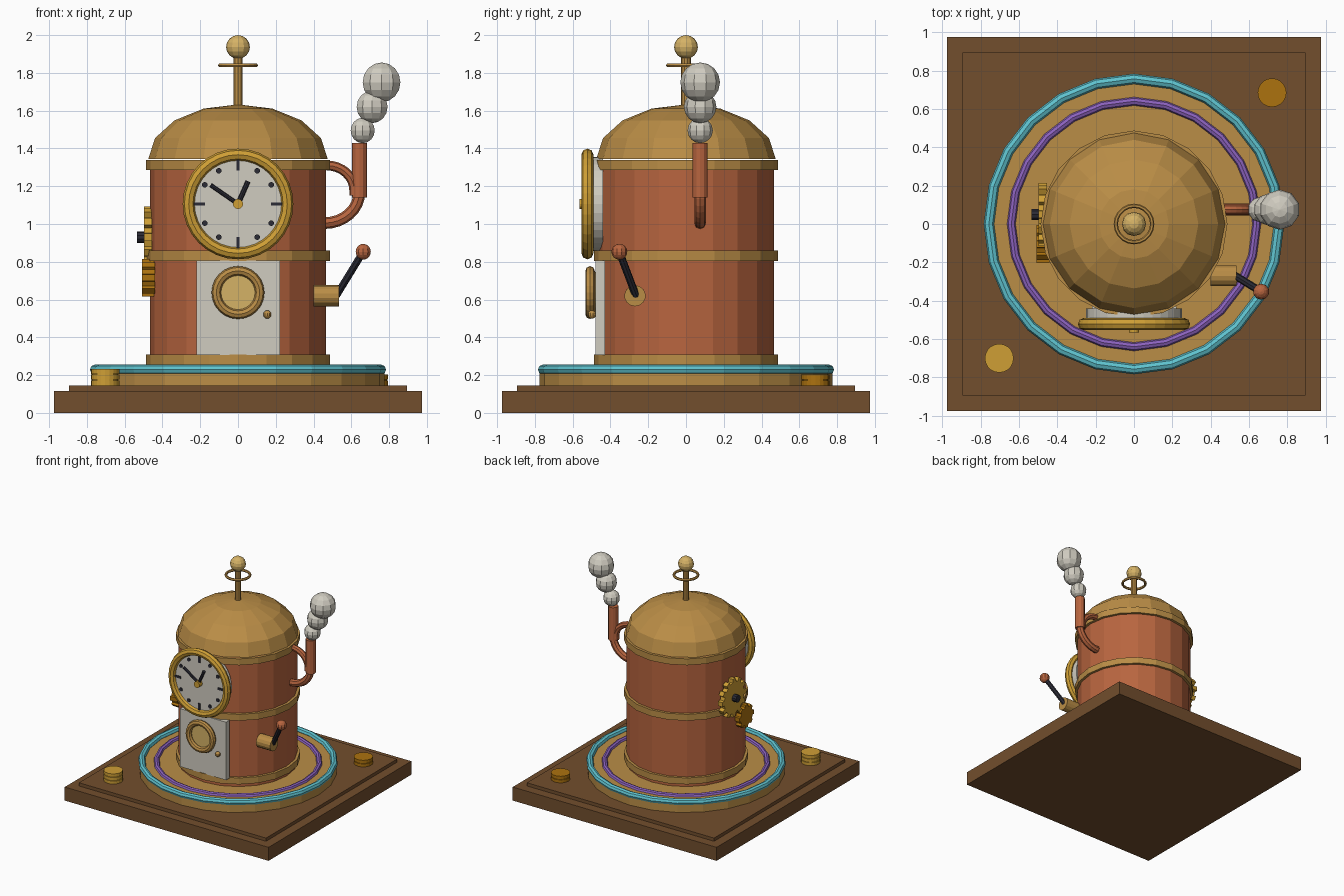
import bpy, bmesh, math
from math import sin, cos, pi, radians
from mathutils import Vector

if "Cube" in bpy.data.objects:
    bpy.data.objects.remove(bpy.data.objects["Cube"], do_unlink=True)


def material(name, hexcode):
    rgb = [int(hexcode[i:i + 2], 16) / 255 for i in (0, 2, 4)]
    col = [((c + 0.055) / 1.055) ** 2.4 for c in rgb] + [1]
    m = bpy.data.materials.new(name)
    m.use_nodes = True
    m.diffuse_color = col
    m.node_tree.nodes["Principled BSDF"].inputs["Base Color"].default_value = col
    return m


wood = material("dark wood", "724E2D")
brass = material("brass", "BA8D46")
copper = material("copper", "B8653F")
gold = material("gold", "CF9F35")
amber = material("amber", "AC720F")
ivory = material("ivory", "D0CCC0")
cyan = material("cyan", "5FC3CF")
purple = material("purple", "8C62BE")
dark = material("dark iron", "2B2B35")
pale = material("pale brass", "D5B266")


def finish(name, mat):
    ob = bpy.context.object
    ob.name = ob.data.name = name
    ob.data.materials.clear()
    ob.data.materials.append(mat)
    return ob


def box(name, mat, lo, hi):
    lo, hi = Vector(lo), Vector(hi)
    bpy.ops.mesh.primitive_cube_add(size=1, location=(lo + hi) / 2)
    bpy.context.object.scale = hi - lo
    return finish(name, mat)


def rod(name, mat, a, b, r, n=12):
    a, b = Vector(a), Vector(b)
    rot = (b - a).to_track_quat('Z', 'Y').to_euler()
    bpy.ops.mesh.primitive_cylinder_add(vertices=n, radius=r, depth=(b - a).length,
                                        location=(a + b) / 2, rotation=rot)
    return finish(name, mat)


def ball(name, mat, at, r, n=10, rings=8):
    bpy.ops.mesh.primitive_uv_sphere_add(segments=n, ring_count=rings, radius=r, location=at)
    return finish(name, mat)


def ring(name, mat, at, major, minor, n=24, m=8, upright=False):
    bpy.ops.mesh.primitive_torus_add(location=at, major_radius=major, minor_radius=minor,
                                     major_segments=n, minor_segments=m,
                                     rotation=(pi / 2 if upright else 0, 0, 0))
    return finish(name, mat)


def elbow(name, mat, centre, rx, rz, start, end, r, tail):
    """Tube along an elliptical arc in the xz plane, ending at tail."""
    cx, cy, cz = centre
    pts = [(cx + rx * cos(radians(start + (end - start) * i / 8)), cy,
            cz + rz * sin(radians(start + (end - start) * i / 8))) for i in range(9)] + [tail]
    cu = bpy.data.curves.new(name, 'CURVE')
    cu.dimensions = '3D'
    cu.bevel_depth, cu.bevel_resolution, cu.use_fill_caps = r, 2, True
    sp = cu.splines.new('POLY')
    sp.points.add(len(pts) - 1)
    for p, co in zip(sp.points, pts):
        p.co = (*co, 1)
    ob = bpy.data.objects.new(name, cu)
    bpy.context.collection.objects.link(ob)
    bpy.ops.object.select_all(action='DESELECT')
    ob.select_set(True)
    bpy.context.view_layer.objects.active = ob
    bpy.ops.object.convert(target='MESH')
    for f in bpy.context.object.data.polygons:
        f.use_smooth = False
    return finish(name, mat)


def gear(name, mat, x, y, z, r, teeth, x2):
    """Toothed wheel facing sideways, extruded from x to x2."""
    bm = bmesh.new()
    vs = []
    for i in range(teeth):
        for off, k in ((-.3, .82), (-.22, 1), (.22, 1), (.3, .82)):
            a = 2 * pi * (i + off) / teeth
            vs.append(bm.verts.new((x, y + r * k * sin(a), z + r * k * cos(a))))
    face = bm.faces.new(vs)
    out = bmesh.ops.extrude_face_region(bm, geom=[face])
    moved = [v for v in out["geom"] if isinstance(v, bmesh.types.BMVert)]
    bmesh.ops.translate(bm, verts=moved, vec=(x2 - x, 0, 0))
    bmesh.ops.recalc_face_normals(bm, faces=bm.faces)
    me = bpy.data.meshes.new(name)
    bm.to_mesh(me)
    bm.free()
    me.materials.append(mat)
    bpy.context.collection.objects.link(bpy.data.objects.new(name, me))


# Wooden plinth with three planks on top
box("plinth", wood, (-.975, -.975, 0), (.975, .975, .117))
for i, (a, b) in enumerate(((-.895, -.585), (-.585, .585), (.585, .895))):
    box(f"plank_{i + 1}", wood, (a, -.895, .117), (b, .895, .145))

# Round platform and its two coloured rings
rod("platform", brass, (0, 0, .145), (0, 0, .225), .775, 24)
ring("outer_ring", cyan, (0, 0, .229), .757, .027)
ring("inner_ring", purple, (0, 0, .225), .64, .022)

# Copper drum with brass bands
rod("drum", copper, (0, 0, .22), (0, 0, 1.34), .465, 20)
for name, z in (("lower_band", .255), ("middle_band", .805), ("upper_band", 1.285)):
    rod(name, brass, (0, 0, z), (0, 0, z + .055), .487, 20)

# Dome: upper half of a squashed sphere
dome = ball("dome", brass, (0, 0, 1.345), 1, 16, 8)
bm = bmesh.new()
bm.from_mesh(dome.data)
bmesh.ops.delete(bm, geom=[v for v in bm.verts if v.co.z < -.01], context='VERTS')
bm.to_mesh(dome.data)
bm.free()
dome.scale = (.475, .475, .288)

# Finial
rod("finial_rod", brass, (0, 0, 1.6), (0, 0, 1.9), .026, 10)
ring("finial_ring", brass, (0, 0, 1.84), .095, .011, 20, 6)
ball("finial_ball", pale, (0, 0, 1.937), .063, 12, 8)

# Clock
cz = 1.106
rod("clock_face", ivory, (0, -.44, cz), (0, -.525, cz), .25, 32)
ring("clock_rim", gold, (0, -.522, cz), .261, .032, 32, 8, True)
for i in range(12):
    a = i * pi / 6
    d = Vector((sin(a), 0, cos(a)))
    c = Vector((0, -.525, cz))
    if i % 3 == 0:
        bar = box(f"hour_bar_{i}", dark, (-.009, -.534, -.03), (.009, -.52, .03))
        bar.location = c + d * .206
        bar.rotation_euler.y = a
    else:
        p = c + d * .203
        rod(f"hour_dot_{i}", dark, p, p + Vector((0, -.008, 0)), .015, 10)
rod("minute_hand", dark, (0, -.535, cz), (-.145, -.535, cz + .1), .011, 8)
rod("hour_hand", dark, (0, -.54, cz), (.053, -.54, cz + .12), .013, 8)
rod("clock_hub", gold, (0, -.52, cz), (0, -.565, cz), .027, 12)

# Front door with porthole and knob
box("door", ivory, (-.219, -.48, .307), (.222, -.43, .808))
ring("porthole_rim", brass, (0, -.508, .637), .115, .025, 24, 8, True)
rod("porthole_glass", pale, (0, -.47, .637), (0, -.5, .637), .11, 24)
ball("door_knob", brass, (.155, -.498, .521), .022)

# Gears on the right flank
gear("large_gear", gold, -.455, .05, .93, .165, 12, -.497)
gear("small_gear", amber, -.44, -.105, .715, .1, 8, -.508)
rod("gear_hub", dark, (-.46, .05, .93), (-.535, .05, .93), .031, 10)

# Chimney, its pipes and smoke
py = .075
rod("chimney", copper, (.643, py, 1.14), (.643, py, 1.43), .04, 12)
elbow("lower_pipe", copper, (.46, py, 1.17), .183, .165, -90, 0, .031, (.643, py, 1.25))
elbow("upper_pipe", copper, (.47, py, 1.18), .145, .13, 90, 0, .026, (.615, py, 1.15))
for i, (x, z, r) in enumerate(((.66, 1.495, .067), (.71, 1.62, .086), (.76, 1.75, .105))):
    ball(f"smoke_puff_{i + 1}", ivory, (x, py, z), r)

# Lever
rod("lever_mount", brass, (.4, -.27, .62), (.535, -.27, .62), .056, 14)
rod("lever_arm", dark, (.52, -.265, .62), (.663, -.353, .853), .02, 8)
ball("lever_knob", copper, (.663, -.353, .853), .042)

# Coin stacks on the corners
for name, mat, x, y, count in (("front_coin", gold, -.703, -.7, 3),
                               ("back_coin", amber, .72, .685, 2)):
    for i in range(count):
        z = .145 + i * .031
        rod(f"{name}_{i + 1}", mat, (x, y, z), (x, y, z + .026), .075, 20)
        if i:
            rod(f"{name}_core_{i}", mat, (x, y, z - .006), (x, y, z + .001), .068, 20)
